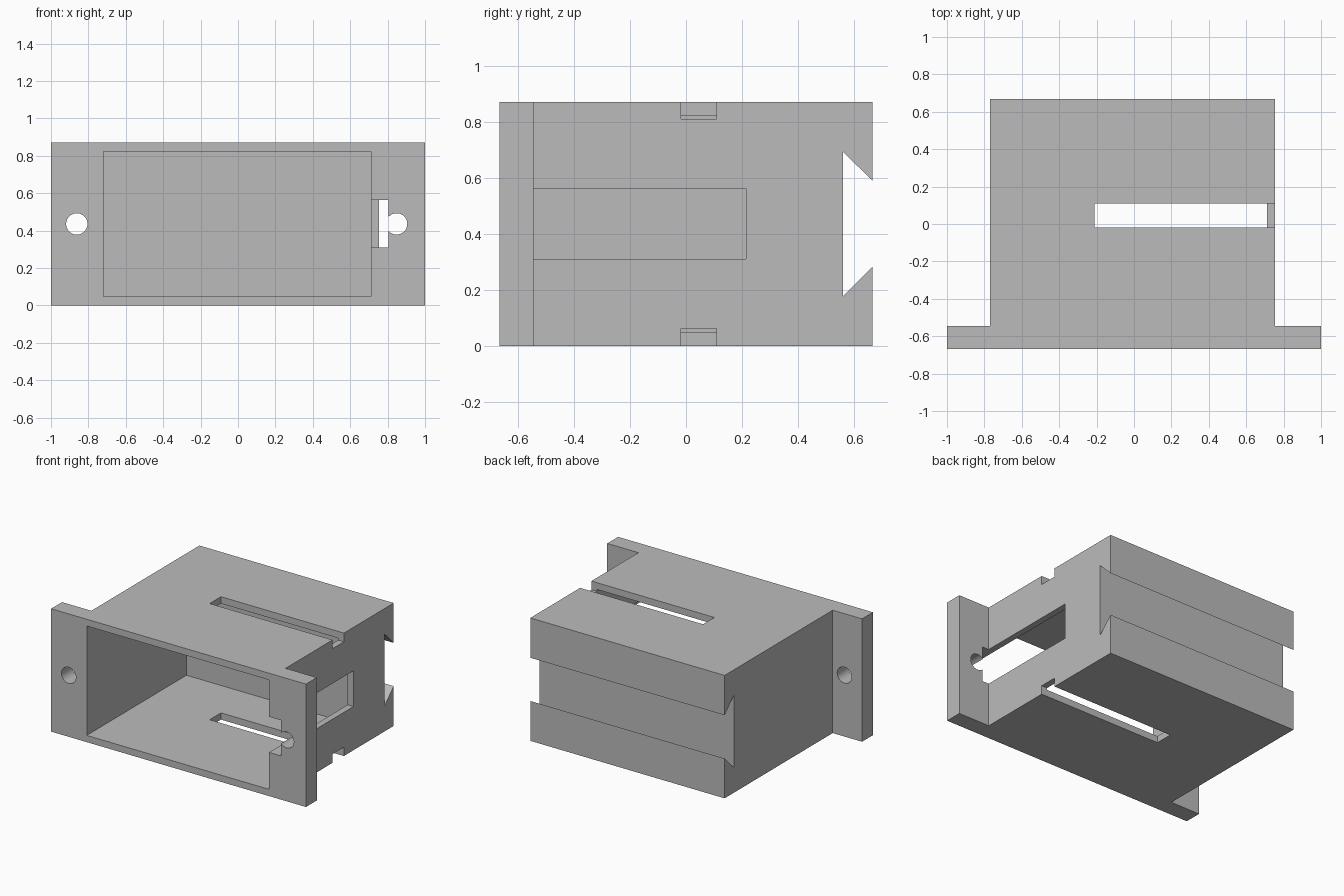
import bpy
import bmesh
from mathutils import Matrix, Vector

if "Cube" in bpy.data.objects:
    bpy.data.objects.remove(bpy.data.objects["Cube"], do_unlink=True)

# Main dimensions
HEIGHT = 0.872
MID_Z = HEIGHT / 2
FRONT, FLANGE_BACK, BACK = -0.667, -0.545, 0.667
BODY_L, BODY_R = -0.77, 0.755
CAVITY_L, CAVITY_R, CAVITY_BACK = -0.72, 0.71, 0.45

grey = bpy.data.materials.new("light grey")
grey.use_nodes = True
colour = (0.5, 0.5, 0.5, 1)
grey.diffuse_color = colour
grey.node_tree.nodes["Principled BSDF"].inputs["Base Color"].default_value = colour


def prism(name, outline, offset):
    """Extrude a closed outline of 3D points along an offset."""
    bm = bmesh.new()
    face = bm.faces.new([bm.verts.new(p) for p in outline])
    top = bmesh.ops.extrude_face_region(bm, geom=[face])["geom"]
    bmesh.ops.translate(bm, vec=Vector(offset),
                        verts=[v for v in top if isinstance(v, bmesh.types.BMVert)])
    bmesh.ops.recalc_face_normals(bm, faces=bm.faces)
    mesh = bpy.data.meshes.new(name)
    bm.to_mesh(mesh)
    bm.free()
    mesh.materials.append(grey)
    obj = bpy.data.objects.new(name, mesh)
    bpy.context.collection.objects.link(obj)
    return obj


def box(name, x, y, z):
    outline = [(x[0], y[0], z[0]), (x[1], y[0], z[0]),
               (x[1], y[1], z[0]), (x[0], y[1], z[0])]
    return prism(name, outline, (0, 0, z[1] - z[0]))


def cylinder(name, x):
    bpy.ops.mesh.primitive_cylinder_add(vertices=48, radius=0.057, depth=0.5,
                                        location=(x, FRONT, MID_Z),
                                        rotation=(1.5708, 0, 0))
    obj = bpy.context.object
    obj.name = name
    obj.data.materials.append(grey)
    return obj


# Body and mounting flange as one T-shaped block
plan = [(-1, FRONT), (1, FRONT), (1, FLANGE_BACK), (BODY_R, FLANGE_BACK),
        (BODY_R, BACK), (BODY_L, BACK), (BODY_L, FLANGE_BACK), (-1, FLANGE_BACK)]
housing = prism("housing", [(x, y, 0) for x, y in plan], (0, 0, HEIGHT))

# Open-front cavity and cable window that notches the flange
cutters = [
    box("cavity_cutter", (CAVITY_L, CAVITY_R), (-1, CAVITY_BACK), (0.048, HEIGHT - 0.048)),
    box("window_cutter", (CAVITY_R - 0.1, 0.805), (-1, 0.215), (0.31, 0.563)),
]

# Strap slots through the roof and floor, notching the side wall
for name, z in (("floor", (-0.1, 0.062)), ("roof", (HEIGHT - 0.062, 1))):
    cutters.append(box(name + "_slot_cutter", (-0.21, 0.9), (-0.018, 0.109), z))

# Dovetail groove across the back
groove = [(BACK + 0.1, -0.055), (BACK - 0.105, -0.257),
          (BACK - 0.105, 0.257), (BACK + 0.1, 0.055)]
cutters.append(prism("dovetail_cutter", [(-1.1, y, MID_Z + z) for y, z in groove],
                     (2.2, 0, 0)))

# Screw holes in the flange ears
for name, x in (("right", -0.862), ("left", 0.848)):
    cutters.append(cylinder(name + "_hole_cutter", x))

# Cut everything, then bake the result
for cutter in cutters:
    mod = housing.modifiers.new(cutter.name, "BOOLEAN")
    mod.operation = "DIFFERENCE"
    mod.solver = "EXACT"
    mod.object = cutter
    cutter.hide_render = True

bpy.context.view_layer.update()
baked = bpy.data.meshes.new_from_object(
    housing.evaluated_get(bpy.context.evaluated_depsgraph_get()))
housing.modifiers.clear()
housing.data = baked
baked.name = "housing"
for cutter in cutters:
    bpy.data.objects.remove(cutter, do_unlink=True)

# Smooth hole walls, sharp edges elsewhere
bpy.ops.object.select_all(action="DESELECT")
housing.select_set(True)
bpy.context.view_layer.objects.active = housing
bpy.ops.object.shade_smooth_by_angle(angle=0.5)
